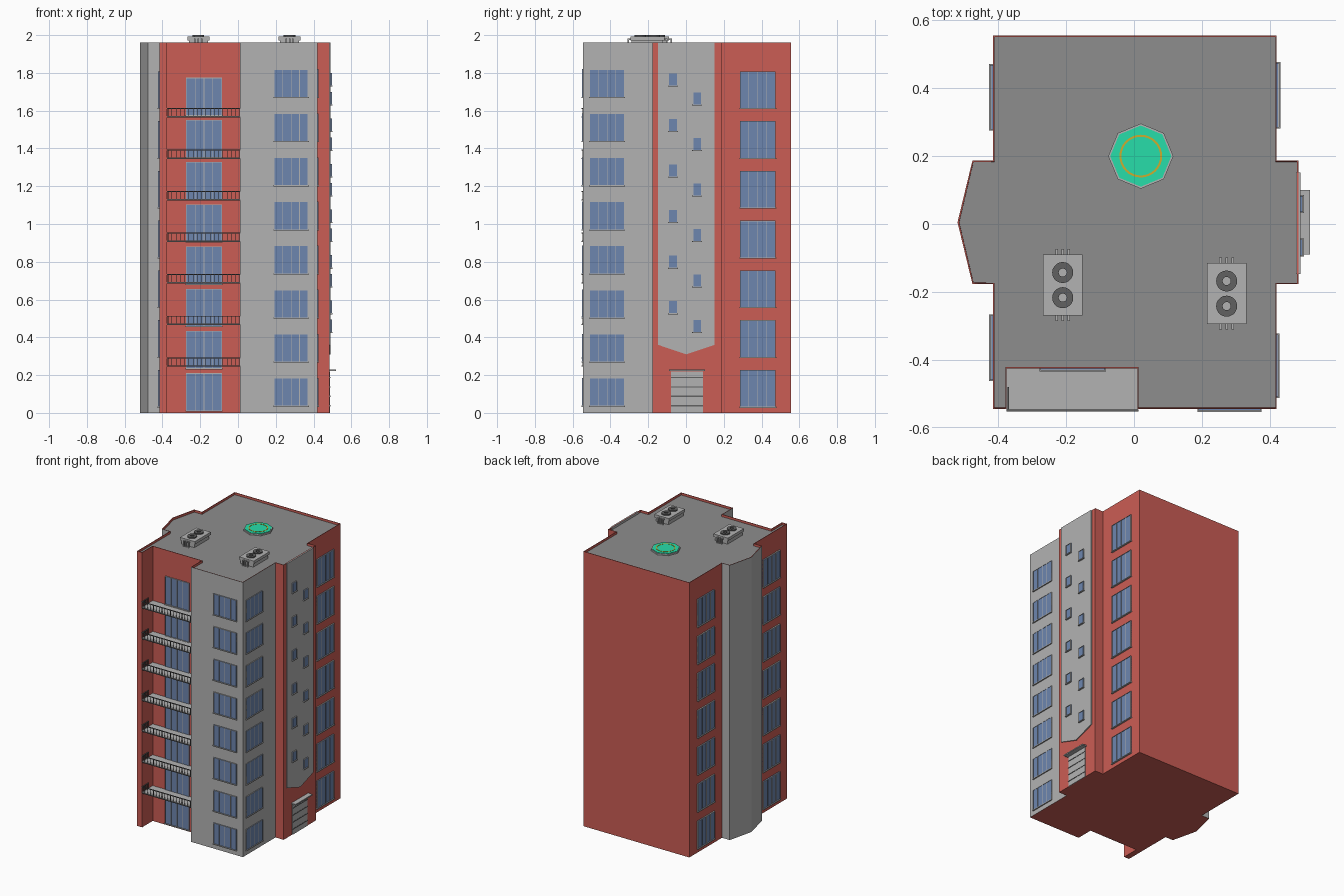
import bpy, bmesh, math
from mathutils import Vector, Matrix

if "Cube" in bpy.data.objects:
    bpy.data.objects.remove(bpy.data.objects["Cube"])


def mat(name, r, g, b):
    m = bpy.data.materials.new(name)
    m.diffuse_color = (r, g, b, 1)
    m.use_nodes = True
    m.node_tree.nodes["Principled BSDF"].inputs["Base Color"].default_value = m.diffuse_color
    return m


RED = mat("red_wall", 0.6, 0.11, 0.09)
GREY = mat("grey_wall", 0.45, 0.45, 0.45)
ROOF = mat("roof_grey", 0.27, 0.27, 0.27)
DARK = mat("dark_metal", 0.12, 0.12, 0.12)
GLASS = mat("window_glass", 0.155, 0.24, 0.43)
GREEN = mat("pad_green", 0.02, 0.73, 0.40)
YELLOW = mat("pad_yellow", 0.6, 0.42, 0.03)
TOP, ROOF_Z = 1.96, 1.944


def finish(bm, name, *mats):
    bmesh.ops.recalc_face_normals(bm, faces=bm.faces)
    me = bpy.data.meshes.new(name)
    bm.to_mesh(me)
    bm.free()
    for m in mats:
        me.materials.append(m)
    ob = bpy.data.objects.new(name, me)
    bpy.context.collection.objects.link(ob)
    return ob


def add_box(bm, lo, hi):
    lo, hi = Vector(lo), Vector(hi)
    c, s = (lo + hi) / 2, hi - lo
    bmesh.ops.create_cube(bm, size=1, matrix=Matrix.Translation(c) @ Matrix.Diagonal(
        (abs(s.x), abs(s.y), abs(s.z), 1)))


def boxes(name, m, items):
    bm = bmesh.new()
    for lo, hi in items:
        add_box(bm, lo, hi)
    return finish(bm, name, m)


def cyl(bm, x, y, z0, z1, r, n):
    bmesh.ops.create_cone(bm, cap_ends=True, segments=n, radius1=r, radius2=r, depth=z1 - z0,
                          matrix=Matrix.Translation((x, y, (z0 + z1) / 2)))


def ring(name, m, x, y, z0, z1, r0, r1, n):
    bm = bmesh.new()
    loops = []
    for r, z in ((r0, z0), (r1, z0), (r1, z1), (r0, z1)):
        loops.append([bm.verts.new((x + r * math.cos(2 * math.pi * i / n),
                                    y + r * math.sin(2 * math.pi * i / n), z)) for i in range(n)])
    for k in range(4):
        a, b = loops[k], loops[(k + 1) % 4]
        for i in range(n):
            j = (i + 1) % n
            bm.faces.new((a[i], a[j], b[j], b[i]))
    return finish(bm, name, m)


# tower body: plan outline, each point carries the colour of the wall that follows it
plan = [(-.415, -.545, 0), (-.375, -.545, 0), (-.375, -.425, 0), (.01, -.425, 1), (.01, -.545, 1),
        (.42, -.545, 1), (.42, -.177, 0), (.484, -.177, 0), (.484, .187, 0), (.42, .187, 0),
        (.42, .555, 0), (-.415, .555, 0), (-.415, .187, 1), (-.476, .187, 1), (-.52, .005, 1),
        (-.476, -.177, 1), (-.415, -.177, 0)]
bm = bmesh.new()
low = [bm.verts.new((x, y, 0)) for x, y, c in plan]
high = [bm.verts.new((x, y, TOP)) for x, y, c in plan]
n = len(plan)
for i in range(n):
    j = (i + 1) % n
    bm.faces.new((low[i], low[j], high[j], high[i])).material_index = plan[i][2]
bm.faces.new(low[::-1])
roof = bm.faces.new(high)
bm.normal_update()
# low parapet around the roof
bmesh.ops.inset_region(bm, faces=[roof], thickness=0.005)
bmesh.ops.inset_region(bm, faces=[roof], thickness=0.0003)
for v in roof.verts:
    v.co.z = ROOF_Z
roof.material_index = 2
finish(bm, "tower_body", RED, GREY, ROOF)

# grey stair panel with pointed lower edge
bm = bmesh.new()
prof = [(-.147, TOP), (-.147, .36), (0, .31), (.152, .36), (.152, TOP)]
f = bm.faces.new([bm.verts.new((.478, y, z)) for y, z in prof])
ext = bmesh.ops.extrude_face_region(bm, geom=[f])
for v in ext["geom"]:
    if isinstance(v, bmesh.types.BMVert):
        v.co.x = .491
finish(bm, "stair_panel", GREY)


def windows(name, wall, pos, spans, panes, d, sill=True):
    """Windows on a wall: 'x+', 'x-' or 'y-' at pos; spans are (u0, u1, z0, z1)."""
    def box(u0, u1, z0, z1, a, b):
        if wall == 'y-':
            return (u0, pos - b, z0), (u1, pos - a, z1)
        s = 1 if wall == 'x+' else -1
        return (pos + s * a, u0, z0), (pos + s * b, u1, z1)
    glass, frame = [], []
    t = .003
    for u0, u1, z0, z1 in spans:
        glass.append(box(u0, u1, z0, z1, -.004, d * .6))
        for k in range(panes + 1):
            u = u0 + (u1 - u0 - t) * k / panes
            frame.append(box(u, u + t, z0, z1, -.004, d))
        frame.append(box(u0, u1, z1 - t, z1, -.004, d))
        frame.append(box(u0 - .003, u1 + .003, z0 - .003, z0 + t, -.004, d + (.003 if sill else 0)))
    boxes(name + "_glass", GLASS, glass)
    boxes(name + "_frames", GREY, frame)


def rows(u0, u1, z, h, pitch, count):
    return [(u0, u1, z + i * pitch, z + i * pitch + h) for i in range(count)]


windows("right_rear_windows", 'x+', .42, rows(.285, .475, .03, .197, .2635, 7), 4, .008)
windows("right_front_windows", 'x+', .42, rows(-.51, -.325, .035, .15, .2335, 8), 4, .005)
windows("front_windows", 'y-', -.545, rows(.19, .372, .035, .15, .2335, 8), 4, .006)
windows("balcony_windows", 'y-', -.425, rows(-.275, -.085, .01, .2, .2235, 8), 4, .007)
windows("left_rear_windows", 'x-', -.415, rows(.278, .468, .03, .197, .2635, 7), 4, .009)
windows("left_front_windows", 'x-', -.415, rows(-.46, -.27, .03, .197, .2635, 7), 4, .009)
windows("stair_windows", 'x+', .491,
        rows(-.093, -.045, .525, .07, .241, 6) + rows(.036, .083, .425, .07, .241, 6), 1, .007)

# balconies: slab, rails and balusters
slabs, rails = [], []
for i in range(7):
    z = .245 + i * .22
    slabs.append(((-.376, -.548, z), (.011, -.424, z + .007)))
    rails.append(((-.376, -.552, z + .044), (.013, -.547, z + .049)))
    rails.append(((-.376, -.552, z), (.013, -.547, z + .005)))
    rails.append(((-.373, -.552, z + .044), (-.368, -.48, z + .049)))
    for k in range(18):
        x = -.374 + k * .0225
        rails.append(((x, -.551, z), (x + .003, -.548, z + .046)))
    for k in range(5):
        y = -.54 + k * .014
        rails.append(((-.372, y, z), (-.369, y + .003, z + .046)))
boxes("balcony_slabs", GREY, slabs)
boxes("balcony_railings", DARK, rails)

# entrance shutter and canopy
boxes("entrance_shutter", GREY, [((.48, -.08, 0), (.487, .09, .22))])
boxes("shutter_ribs", DARK, [((.48, -.08, .035 + k * .05), (.489, .09, .041 + k * .05)) for k in range(4)])
boxes("entrance_canopy", GREY, [((.48, -.09, .221), (.518, .1, .229))])

# rooftop landing pad
bm = bmesh.new()
cyl(bm, .02, .2, ROOF_Z - .003, 1.954, .096, 8)
finish(bm, "landing_pad_base", GREY)
bm = bmesh.new()
cyl(bm, .02, .2, 1.95, 1.957, .090, 8)
finish(bm, "landing_pad_top", GREEN)
ring("landing_pad_ring", YELLOW, .02, .2, 1.955, 1.9585, .057, .063, 32)

# rooftop cooling units with fans and end pipes
for side, cx, cy in (("left", -.21, -.18), ("right", .273, -.205)):
    boxes(side + "_cooler_body", GREY, [
        ((cx - .05, cy - .083, ROOF_Z - .002), (cx + .05, cy + .083, 1.975)),
        ((cx - .058, cy - .09, 1.972), (cx + .058, cy + .09, 1.992))])
    pipes = []
    for k in (-1, 0, 1):
        for s in (-1, 1):
            x = cx + k * .018
            pipes.append(((x - .004, cy + s * .08, 1.974), (x + .004, cy + s * .106, 1.982)))
            pipes.append(((x - .004, cy + s * .098, ROOF_Z - .002), (x + .004, cy + s * .106, 1.982)))
    boxes(side + "_cooler_pipes", GREY, pipes)
    for tag, dy in (("front", -.037), ("rear", .037)):
        ring(f"{side}_cooler_{tag}_fan", DARK, cx, cy + dy, 1.988, 2.0, .012, .031, 20)
